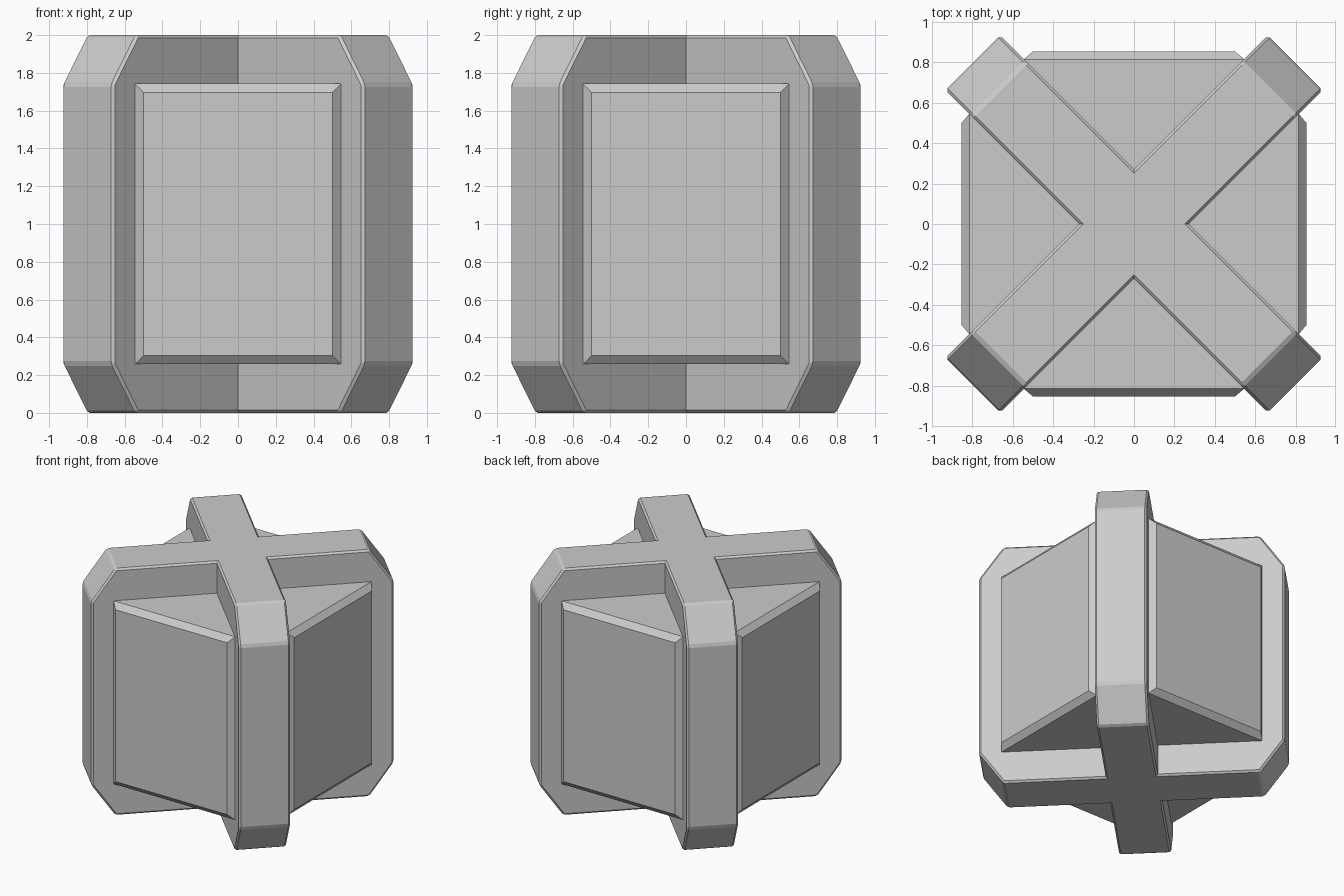
import bpy
import bmesh
from math import radians
from mathutils import Matrix

cube = bpy.data.objects.get("Cube")
if cube:
    bpy.data.objects.remove(cube, do_unlink=True)

# Single material
grey = bpy.data.materials.new("light_grey")
grey.use_nodes = True
colour = (0.6, 0.6, 0.6, 1)
grey.diffuse_color = colour
grey.node_tree.nodes["Principled BSDF"].inputs["Base Color"].default_value = colour


def prism(points, offset):
    """Extrude a closed 3D outline by an offset."""
    bm = bmesh.new()
    face = bm.faces.new([bm.verts.new(p) for p in points])
    extruded = bmesh.ops.extrude_face_region(bm, geom=[face], use_keep_orig=True)
    moved = [v for v in extruded["geom"] if isinstance(v, bmesh.types.BMVert)]
    bmesh.ops.translate(bm, verts=moved, vec=offset)
    bmesh.ops.recalc_face_normals(bm, faces=bm.faces)
    return bm


def finish(bm, name):
    mesh = bpy.data.meshes.new(name)
    bm.to_mesh(mesh)
    bm.free()
    mesh.materials.append(grey)
    obj = bpy.data.objects.new(name, mesh)
    bpy.context.collection.objects.link(obj)
    return obj


def octagon(a, b, c, d):
    """Rectangle with cut corners: (a, d) and (b, c) are its corner points."""
    return [(a, d), (b, c), (b, -c), (a, -d), (-a, -d), (-b, -c), (-b, c), (-a, d)]


# Crossed diagonal slabs with cut corners and a fine edge bevel
HALF_WIDTH = 0.192


def slab(name, angle):
    outline = octagon(0.947, 1.128, 0.74, 1.0)
    bm = prism([(r, -HALF_WIDTH, z + 1) for r, z in outline], (0, 2 * HALF_WIDTH, 0))
    bmesh.ops.bevel(bm, geom=list(bm.edges), offset=0.0145, segments=1,
                    profile=0.5, affect='EDGES')
    bm.transform(Matrix.Rotation(radians(angle), 4, 'Z'))
    return finish(bm, name)


frame = slab("cross_frame", 45)
cutter = slab("cross_frame_second_slab", 135)
cutter.hide_render = True
union = frame.modifiers.new("union", 'BOOLEAN')
union.operation = 'UNION'
union.solver = 'EXACT'
union.object = cutter

# Apply the union, then drop the helper slab
joined = bpy.data.meshes.new_from_object(
    frame.evaluated_get(bpy.context.evaluated_depsgraph_get()))
frame.modifiers.clear()
frame.data = joined
bpy.data.objects.remove(cutter, do_unlink=True)

# Core block with a raised, sloped panel on each of its four sides
bm = prism([(x, y, 0.258) for x, y in octagon(0.546, 0.815, 0.546, 0.815)], (0, 0, 1.485))
sides = [f for f in bm.faces
         if abs(f.normal.z) < 0.1 and max(abs(f.normal.x), abs(f.normal.y)) > 0.9]
bmesh.ops.inset_individual(bm, faces=sides, thickness=0.065, depth=0.039)
finish(bm, "core_block")
